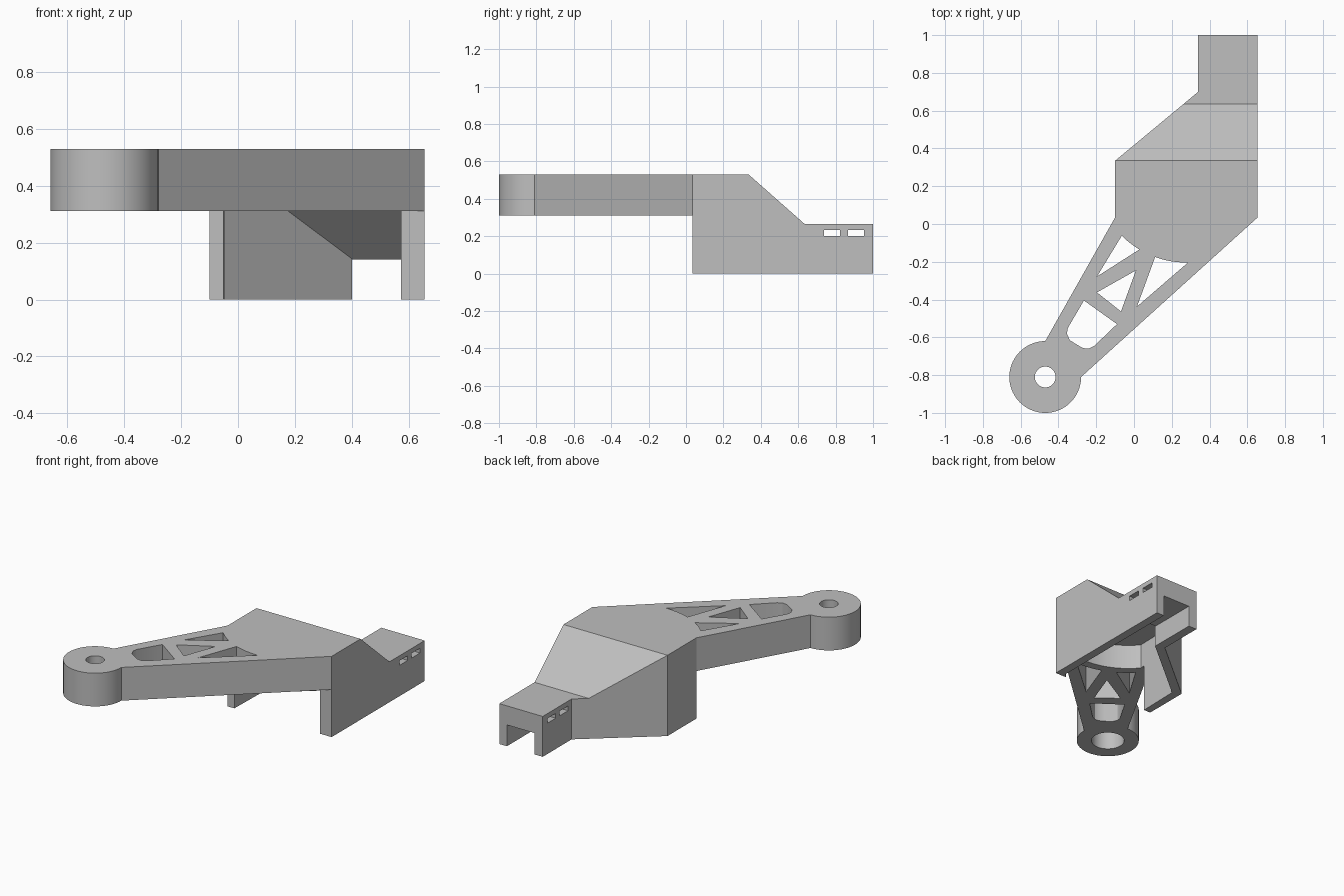
import bpy, bmesh
from math import cos, sin, radians
from mathutils import Vector

cube = bpy.data.objects.get("Cube")
if cube:
    bpy.data.objects.remove(cube, do_unlink=True)

grey = bpy.data.materials.new("plain_grey")
grey.use_nodes = True
colour = (0.52, 0.52, 0.52, 1)
grey.diffuse_color = colour
grey.node_tree.nodes["Principled BSDF"].inputs["Base Color"].default_value = colour

TOP, ARM_BOTTOM, WALL = 0.53, 0.312, 0.055
PIVOT = (-0.47, -0.81)
HUB = (0.2775, 0.28)


def arc(centre, radius, start, end, steps):
    """Points along an arc, angles in degrees."""
    angles = [radians(start + (end - start) * i / steps) for i in range(steps + 1)]
    return [(centre[0] + radius * cos(a), centre[1] + radius * sin(a)) for a in angles]


def prism(name, points, low, high, axis="z"):
    """Extrude a flat outline along z (points are x, y) or x (points are y, z)."""
    place = (lambda p: (p[0], p[1], low)) if axis == "z" else (lambda p: (low, p[0], p[1]))
    push = Vector((0, 0, high - low)) if axis == "z" else Vector((high - low, 0, 0))
    bm = bmesh.new()
    face = bm.faces.new([bm.verts.new(place(p)) for p in points])
    out = bmesh.ops.extrude_face_region(bm, geom=[face], use_keep_orig=True)
    bmesh.ops.translate(bm, vec=push, verts=[v for v in out["geom"] if isinstance(v, bmesh.types.BMVert)])
    bmesh.ops.recalc_face_normals(bm, faces=bm.faces)
    mesh = bpy.data.meshes.new(name)
    bm.to_mesh(mesh)
    bm.free()
    mesh.materials.append(grey)
    obj = bpy.data.objects.new(name, mesh)
    bpy.context.collection.objects.link(obj)
    return obj


def combine(target, tool, operation):
    """Apply a boolean and discard the tool."""
    tool.hide_render = True
    mod = target.modifiers.new("cut", "BOOLEAN")
    mod.object, mod.operation, mod.solver = tool, operation, "EXACT"
    bpy.context.view_layer.objects.active = target
    bpy.ops.object.modifier_apply(modifier=mod.name)
    bpy.data.objects.remove(tool, do_unlink=True)


# Whole bracket: plan outline trimmed by the side profile
outline = arc(PIVOT, 0.19, 90, 360, 54) + [
    (0.655, 0.035), (0.655, 1), (0.34, 1), (0.34, 0.70), (-0.10, 0.335), (-0.10, 0.035)]
side = [(-1.1, ARM_BOTTOM), (0.035, ARM_BOTTOM), (0.035, 0), (1.1, 0),
        (1.1, 0.265), (0.635, 0.265), (0.335, TOP), (-1.1, TOP)]
bracket = prism("bracket_arm", outline, -0.1, 0.7)
combine(bracket, prism("side_profile", side, -1, 1, "x"), "INTERSECT")

# Hollow under the body, with a round front and a sloping ceiling
hollow_plan = arc(HUB, 0.43, 220, 284, 24) + [
    (0.60, 0.06), (0.60, 1.1), (0.40, 1.1), (0.40, 0.678), (-0.045, 0.309)]
ceiling = [(-0.5, -0.1), (1.2, -0.1), (1.2, 0.14), (0.682, 0.14),
           (0.31, TOP - WALL), (-0.5, TOP - WALL)]
hollow = prism("hollow", hollow_plan, -0.2, 0.7)
combine(hollow, prism("ceiling", ceiling, -1, 1, "x"), "INTERSECT")
combine(bracket, hollow, "DIFFERENCE")

# Truss openings through the arm
openings = [
    arc(HUB, 0.484, 225, 239, 6) + [(-0.196, -0.278)],
    arc(HUB, 0.484, 250, 271, 8) + [(0.016, -0.437)],
    [(0.01, -0.246), (-0.196, -0.362), (-0.069, -0.463)],
    [(-0.265, -0.405), (-0.35, -0.55), (-0.355, -0.58), (-0.34, -0.615), (-0.30, -0.64),
     (-0.27, -0.657), (-0.24, -0.66), (-0.21, -0.645), (-0.09, -0.53)],
]
for points in openings:
    combine(bracket, prism("opening", points, 0.2, 0.7), "DIFFERENCE")

# Pivot hole with a wider bore from below
for radius, high in ((0.055, 0.7), (0.10, TOP - WALL)):
    combine(bracket, prism("bore", arc(PIVOT, radius, 0, 355, 71), 0.2, high), "DIFFERENCE")

# Tie slots across the rear connector
for y in (0.737, 0.865):
    slot = [(y, 0.202), (y + 0.087, 0.202), (y + 0.087, 0.233), (y, 0.233)]
    combine(bracket, prism("slot", slot, 0, 1, "x"), "DIFFERENCE")

bpy.ops.object.select_all(action="DESELECT")
bracket.select_set(True)
bpy.context.view_layer.objects.active = bracket
bpy.ops.object.shade_smooth_by_angle(angle=radians(25))
